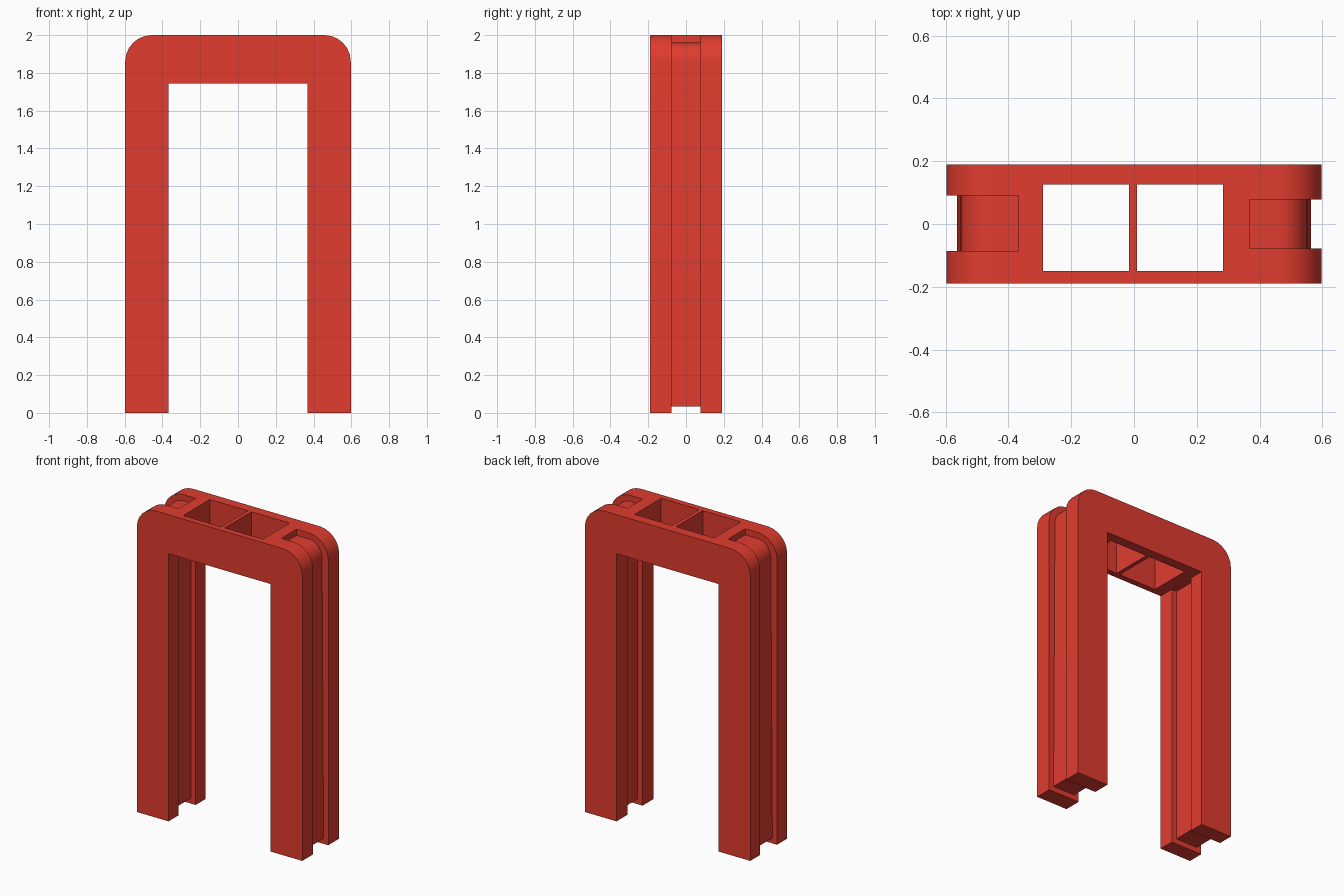
import bpy, bmesh
from math import sin, cos, pi, radians

if "Cube" in bpy.data.objects:
    bpy.data.objects.remove(bpy.data.objects["Cube"])

red = bpy.data.materials.new("red_plastic")
red.diffuse_color = (0.75, 0.045, 0.028, 1)
red.use_nodes = True
red.node_tree.nodes["Principled BSDF"].inputs["Base Color"].default_value = red.diffuse_color


def arc(cx, cz, rx, rz, a0, a1, n=6):
    return [(cx + rx * cos(a0 + (a1 - a0) * i / n),
             cz + rz * sin(a0 + (a1 - a0) * i / n)) for i in range(n + 1)]


def prism(name, profile, y0, y1):
    """Extrude an xz profile from y0 to y1."""
    bm = bmesh.new()
    face = bm.faces.new([bm.verts.new((x, y0, z)) for x, z in profile])
    ext = bmesh.ops.extrude_face_region(bm, geom=[face])
    verts = [g for g in ext["geom"] if isinstance(g, bmesh.types.BMVert)]
    bmesh.ops.translate(bm, verts=verts, vec=(0, y1 - y0, 0))
    bmesh.ops.recalc_face_normals(bm, faces=bm.faces[:])
    mesh = bpy.data.meshes.new(name)
    bm.to_mesh(mesh)
    bm.free()
    obj = bpy.data.objects.new(name, mesh)
    bpy.context.collection.objects.link(obj)
    return obj


# arch frame with rounded top corners
W, IN, R = 0.597, 0.368, 0.14
outline = ([(-IN, 0), (-IN, 1.745), (IN, 1.745), (IN, 0), (W, 0)]
           + arc(W - R, 2 - R, R, R, 0, pi / 2)
           + arc(R - W, 2 - R, R, R, pi / 2, pi)
           + [(-W, 0)])
frame = prism("arch_frame", outline, -0.19, 0.19)
frame.data.materials.append(red)

# channel running over the shoulder, down the outside, under the foot, up the inside
channel = ([(IN, 2.1), (IN, 1.96)]
           + arc(0.46, 1.86, 0.092, 0.10, pi / 2, 0)
           + [(0.563, 0.035), (0.403, 0.035), (0.403, 1.744),
              (0.33, 1.744), (0.33, -0.1), (0.7, -0.1), (0.7, 2.1)])
cutters = [prism("channel_cutter_right", channel, -0.078, 0.078),
           prism("channel_cutter_left", [(-x, z) for x, z in channel], -0.086, 0.09)]

# two square openings through the crossbar
for side, x0, x1 in (("left", -0.29, -0.016), ("right", 0.01, 0.284)):
    box = [(x0, 1.6), (x1, 1.6), (x1, 2.2), (x0, 2.2)]
    cutters.append(prism("opening_cutter_" + side, box, -0.15, 0.125))

# cut the frame, then drop the cutters
bpy.context.view_layer.objects.active = frame
frame.select_set(True)
for c in cutters:
    c.hide_render = True
    mod = frame.modifiers.new("cut", "BOOLEAN")
    mod.operation = "DIFFERENCE"
    mod.solver = "EXACT"
    mod.object = c
    bpy.ops.object.modifier_apply(modifier=mod.name)
for c in cutters:
    bpy.data.objects.remove(c)

bpy.ops.object.shade_smooth_by_angle(angle=radians(30))
